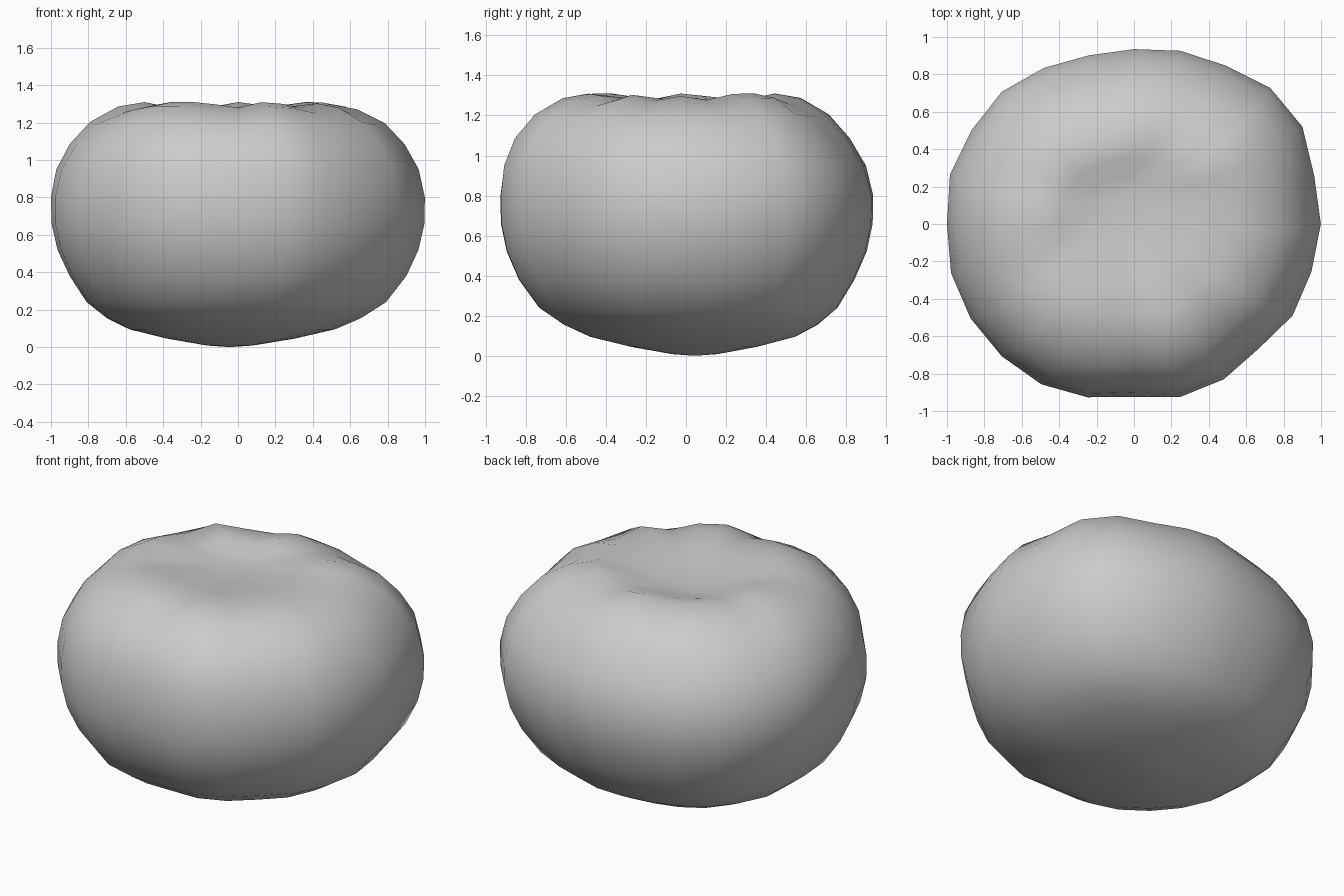
import bpy, bmesh
from math import cos, sin, radians, tau, exp

cube = bpy.data.objects.get("Cube")
if cube:
    bpy.data.objects.remove(cube, do_unlink=True)

# Half profile from the underside to the rim and into the shallow top hollow
profile = [(.12, .008), (.34, .045), (.55, .095), (.68, .155), (.8, .24), (.9, .38),
           (.965, .52), (.997, .66), (1, .8), (.972, .95), (.9, 1.085), (.79, 1.2),
           (.64, 1.275), (.5, 1.3), (.36, 1.285), (.2, 1.255)]
# Irregular outline radius, counted round from +x
outline = [1, 1, 1.04, 1.03, .98, .96, .935, .935, .965, 1, 1.005, 1.02,
           1, 1.015, 1.01, 1, .99, .96, .927, .957, .96, .945, .98, .985]
SIDES = len(outline)
# Directions of the grooves between the lobes, in degrees
grooves = [13, 66, 112, 155, 200, 266, 312, 345]


def furrow(angle):
    """Groove depth at an angle in degrees, 0 to 1."""
    return sum(exp(-(((angle - g + 180) % 360 - 180) / 11) ** 2) for g in grooves)


bm = bmesh.new()
rings = []
for r, z in profile:
    rim = exp(-((r - .6) / .2) ** 2) if z > 1 else 0    # grooves cut down into the rim
    side = exp(-((z - 1.1) / .2) ** 2)                  # and run on down the shoulder
    low = max(0, 1 - z / .3)                            # underside leans to one side
    top = min(1, max(0, (z - .85) / .25))               # crown leans forward
    inner = max(0, 1 - r / .5) if z > 1 else 0          # hollow sits off centre
    dx = -.045 * low - .12 * inner
    dy = .045 * low - .025 * top + .14 * inner
    ring = []
    for i in range(SIDES):
        a = tau * i / SIDES
        groove = furrow(360 * i / SIDES)
        rr = r * outline[i] * (1 - .025 * groove * side)
        ring.append(bm.verts.new((rr * cos(a) + dx, rr * sin(a) + dy,
                                  z + rim * (.014 - .045 * groove))))
    rings.append(ring)

# Skin between rings, closed at both poles
for lower, upper in zip(rings, rings[1:]):
    for i in range(SIDES):
        j = (i + 1) % SIDES
        bm.faces.new((lower[i], lower[j], upper[j], upper[i]))
base = bm.verts.new((-.045, .045, 0))
hollow = bm.verts.new((-.12, .12, 1.24))
for i in range(SIDES):
    j = (i + 1) % SIDES
    bm.faces.new((base, rings[0][j], rings[0][i]))
    bm.faces.new((hollow, rings[-1][i], rings[-1][j]))
bmesh.ops.recalc_face_normals(bm, faces=bm.faces)

mesh = bpy.data.meshes.new("lobed_fruit_body")
bm.to_mesh(mesh)
bm.free()
body = bpy.data.objects.new("lobed_fruit_body", mesh)
bpy.context.collection.objects.link(body)

# Plain grey skin
grey = bpy.data.materials.new("plain_grey")
grey.use_nodes = True
colour = (.6, .6, .6, 1)
grey.diffuse_color = colour
grey.node_tree.nodes["Principled BSDF"].inputs["Base Color"].default_value = colour
mesh.materials.append(grey)

# Smooth skin
for poly in mesh.polygons:
    poly.use_smooth = True
